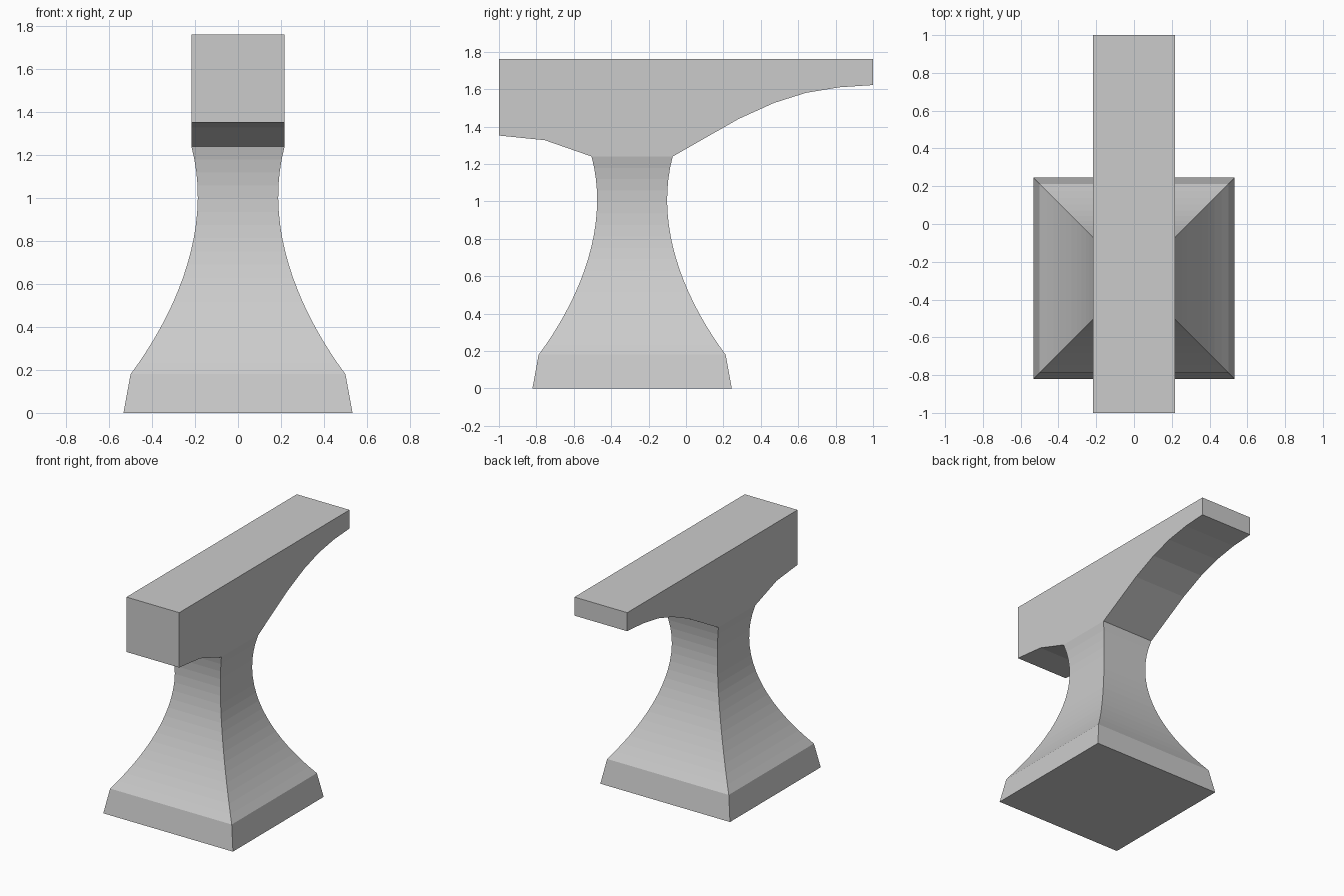
import bpy
import bmesh

cube = bpy.data.objects.get("Cube")
if cube:
    bpy.data.objects.remove(cube, do_unlink=True)

iron = bpy.data.materials.new("plain_grey")
iron.use_nodes = True
GREY = (0.6, 0.6, 0.6, 1)
iron.diffuse_color = GREY
iron.node_tree.nodes["Principled BSDF"].inputs["Base Color"].default_value = GREY

HALF_WIDTH = 0.217
PEDESTAL_Y = -0.288
NECK_Z = 1.24


def finish(name, bm):
    """Turn a bmesh into a flat-shaded object."""
    bmesh.ops.recalc_face_normals(bm, faces=bm.faces)
    mesh = bpy.data.meshes.new(name)
    bm.to_mesh(mesh)
    bm.free()
    mesh.materials.append(iron)
    obj = bpy.data.objects.new(name, mesh)
    bpy.context.collection.objects.link(obj)


def bezier(a, b, c, d, t):
    s = 1 - t
    return s**3 * a + 3 * s * s * t * b + 3 * s * t * t * c + t**3 * d


# Pedestal: square rings that sweep in to a waist and flare at the neck
bm = bmesh.new()
STEPS = 18
profile = [(0.533, 0)]
for i in range(STEPS + 1):
    t = i / STEPS
    profile.append((bezier(0.5, 0.27, 0.12, HALF_WIDTH, t),
                    bezier(0.18, 0.49, 0.88, NECK_Z, t)))
rings = []
for half, z in profile:
    rings.append([bm.verts.new((sx * half, PEDESTAL_Y + sy * half, z))
                  for sx, sy in ((-1, -1), (1, -1), (1, 1), (-1, 1))])
for low, high in zip(rings, rings[1:]):
    for k in range(4):
        n = (k + 1) % 4
        bm.faces.new((low[k], low[n], high[n], high[k]))
bm.faces.new(rings[0])
finish("pedestal", bm)

# Top beam: side outline extruded across the width, with heel and tapering horn
outline = [(-1, 1.76), (-1, 1.352), (-0.755, 1.327),
           (PEDESTAL_Y - HALF_WIDTH, NECK_Z), (PEDESTAL_Y + HALF_WIDTH, NECK_Z),
           (0.28, 1.44), (0.47, 1.526), (0.64, 1.58), (0.82, 1.61),
           (1, 1.622), (1, 1.76)]
bm = bmesh.new()
side = bm.faces.new([bm.verts.new((-HALF_WIDTH, y, z)) for y, z in outline])
swept = bmesh.ops.extrude_face_region(bm, geom=[side])
moved = [v for v in swept["geom"] if isinstance(v, bmesh.types.BMVert)]
bmesh.ops.translate(bm, verts=moved, vec=(2 * HALF_WIDTH, 0, 0))
finish("top_beam", bm)
